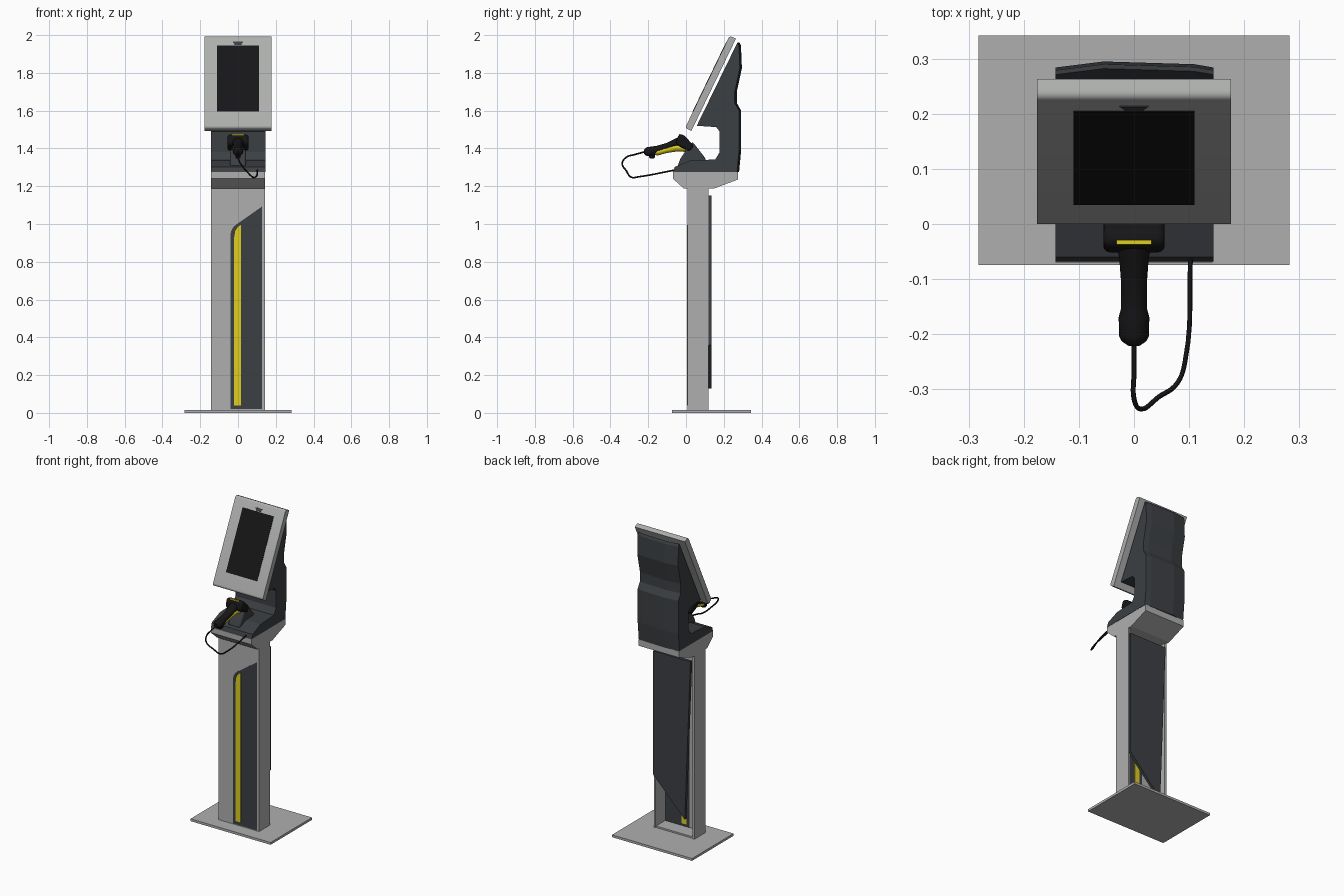
import bpy, bmesh, math
from mathutils import Vector

if "Cube" in bpy.data.objects:
    bpy.data.objects.remove(bpy.data.objects["Cube"])


def material(name, rgb):
    m = bpy.data.materials.new(name)
    m.diffuse_color = (*rgb, 1)
    m.use_nodes = True
    m.node_tree.nodes["Principled BSDF"].inputs["Base Color"].default_value = m.diffuse_color
    return m


DARK = material("charcoal", (0.045, 0.05, 0.056))
BLACK = material("black", (0.008, 0.008, 0.009))
YELLOW = material("yellow", (0.75, 0.62, 0.015))
GREY = material("light_grey", (0.42, 0.43, 0.42))


def loft(name, rings, mat, smooth=False, bevel=0.0, segments=2):
    """Skin closed rings of equal size and cap both ends."""
    bm = bmesh.new()
    loops = [[bm.verts.new(p) for p in r] for r in rings]
    n = len(loops[0])
    for a, b in zip(loops, loops[1:]):
        for i in range(n):
            j = (i + 1) % n
            bm.faces.new((a[i], a[j], b[j], b[i]))
    bm.faces.new(loops[0])
    bm.faces.new(loops[-1])
    bmesh.ops.recalc_face_normals(bm, faces=bm.faces)
    me = bpy.data.meshes.new(name)
    bm.to_mesh(me)
    bm.free()
    ob = bpy.data.objects.new(name, me)
    bpy.context.collection.objects.link(ob)
    me.materials.append(mat)
    if bevel:
        mod = ob.modifiers.new("bevel", 'BEVEL')
        mod.width, mod.segments = bevel, segments
    if smooth:
        bpy.context.view_layer.objects.active = ob
        ob.select_set(True)
        bpy.ops.object.shade_smooth_by_angle(angle=math.radians(35))
        ob.select_set(False)
    return ob


def side_prism(name, yz, x0, x1, mat, **kw):
    return loft(name, [[(x, y, z) for y, z in yz] for x in (x0, x1)], mat, **kw)


def front_prism(name, xz, y0, y1, mat, **kw):
    return loft(name, [[(x, y, z) for x, z in xz] for y in (y0, y1)], mat, **kw)


def box(name, lo, hi, mat, **kw):
    (x0, y0, z0), (x1, y1, z1) = lo, hi
    return side_prism(name, [(y0, z0), (y1, z0), (y1, z1), (y0, z1)], x0, x1, mat, **kw)


def tube(name, sections, mat, sides=16):
    """Loft ellipses (y, z, rx, rz) along y."""
    ang = [2 * math.pi * i / sides for i in range(sides)]
    return loft(name, [[(rx * math.cos(a), y, z + rz * math.sin(a)) for a in ang]
                       for y, z, rx, rz in sections], mat, smooth=True)


# Base plate
box("base_plate", (-0.283, -0.075, 0), (0.283, 0.343, 0.015), GREY)

# Column: U channel open at the back, with a raised floor
t = 0.012
loft("column", [[(x, y, z) for x, y in (
    (-0.143, 0.009), (0.143, 0.009), (0.143, 0.119), (0.143 - t, 0.119),
    (0.143 - t, 0.009 + t), (t - 0.143, 0.009 + t), (t - 0.143, 0.119), (-0.143, 0.119))]
    for z in (0.015, 1.2)], GREY)
box("column_floor", (-0.131, 0.021, 0.015), (0.131, 0.115, 0.025), GREY)

# Front inlay with rounded shoulder, and the yellow stripe through it
arc = [(0.02 - 0.06 * math.cos(a), 0.94 + 0.065 * math.sin(a))
       for a in (math.radians(d) for d in (0, 15, 30, 45, 58))]
front_prism("front_inlay", [(0.128, 0.02), (0.128, 1.093)] + arc[::-1] + [(-0.04, 0.02)],
            0.007, 0.023, DARK)
front_prism("yellow_stripe", [(0.015, 0.04), (0.015, 0.995), (0.0, 0.985), (-0.014, 0.965),
                              (-0.02, 0.93), (-0.02, 0.04)], 0.005, 0.025, YELLOW)

# Back cover with slanted lower edge
front_prism("back_cover", [(0.139, 1.15), (-0.125, 1.15), (-0.085, 0.13), (0.139, 0.36)],
            0.116, 0.134, DARK)

# Light shelf under the head
side_prism("head_shelf", [(-0.07, 1.275), (0.275, 1.275), (0.275, 1.235), (0.145, 1.187),
                          (-0.01, 1.187), (-0.07, 1.24)], -0.143, 0.143, GREY)

# Dark head body: C profile whose back face is gently peaked
front = [(-0.068, 1.275), (-0.06, 1.302), (0.02, 1.335), (0.155, 1.342), (0.178, 1.38),
         (0.178, 1.49), (0.16, 1.513), (0.057, 1.52)]
back = [(0.272, 1.96), (0.28, 1.945), (0.285, 1.825), (0.258, 1.70), (0.258, 1.64),
        (0.281, 1.60), (0.281, 1.39), (0.27, 1.275)]
loft("head_body", [[(x, y, z) for y, z in front] + [(x, y + d, z) for y, z in back]
                   for x, d in ((-0.143, 0), (-0.055, 0.011), (0.11, 0.006), (0.145, 0))], DARK)

# Tilted display housing, built in its own plane: u up the slope, w outward
foot = Vector((0, 0.003, 1.525))
up = (Vector((0, 0.227, 0.47))).normalized()
out = Vector((0, -up.z, up.y))


def on_slope(x, u, w):
    return Vector((x, 0, 0)) + foot + up * u + out * w


uw = []
for cu, cw, start in ((0.51, -0.014, 90), (-0.004, -0.014, 180)):
    for d in (0, 22.5, 45, 67.5, 90):
        a = math.radians(start + d - 90)
        uw.append((cu + 0.014 * math.cos(a), cw + 0.014 * math.sin(a)))
uw += [(-0.018, -0.037), (0.524, -0.037)]
loft("display_housing", [[on_slope(x, u, w) for u, w in uw] for x in (-0.177, 0.177)],
     GREY, smooth=True)


def slope_patch(name, xu, w0, w1, mat):
    return loft(name, [[on_slope(x, u, w) for x, u in xu] for w in (w0, w1)], mat)


slope_patch("screen", [(-0.11, 0.077), (0.11, 0.077), (0.11, 0.466), (-0.11, 0.466)],
            -0.006, 0.002, BLACK)
slope_patch("camera_window", [(-0.014, 0.468), (0.014, 0.468), (0.026, 0.488), (-0.026, 0.488)],
            -0.006, 0.002, DARK)

# Scanner cradle
side_prism("scanner_cradle", [(-0.045, 1.305), (-0.03, 1.345), (0.0, 1.39), (0.035, 1.435),
                              (0.105, 1.345), (0.1, 1.325)], -0.042, 0.042, DARK,
           bevel=0.008, smooth=True)

# Scanner: grip, yellow underside, head and its trim
tube("scanner_grip", [(-0.222, 1.383, 0.010, 0.010), (-0.214, 1.383, 0.022, 0.02),
                      (-0.205, 1.383, 0.027, 0.024), (-0.17, 1.386, 0.028, 0.026),
                      (-0.155, 1.394, 0.024, 0.02), (-0.10, 1.410, 0.024, 0.02),
                      (-0.06, 1.427, 0.027, 0.024), (-0.03, 1.437, 0.035, 0.026),
                      (0.0, 1.425, 0.03, 0.02)], BLACK)
tube("scanner_grip_inlay", [(-0.172, 1.378, 0.016, 0.012), (-0.15, 1.381, 0.023, 0.018),
                            (-0.10, 1.395, 0.024, 0.019), (-0.05, 1.405, 0.027, 0.021),
                            (0.0, 1.400, 0.03, 0.018)], YELLOW)
box("scanner_grip_foot", (-0.014, -0.195, 1.348), (0.014, -0.165, 1.375), BLACK,
    bevel=0.005, smooth=True)
side_prism("scanner_head", [(-0.055, 1.425), (-0.04, 1.472), (-0.015, 1.474), (0.042, 1.415),
                            (0.02, 1.385), (-0.025, 1.405)], -0.056, 0.056, BLACK,
           bevel=0.014, segments=3, smooth=True)
box("scanner_trim", (-0.032, -0.037, 1.466), (0.032, -0.029, 1.477), YELLOW)

# Cable from grip to shelf
pts = [(0, -0.215, 1.383), (0, -0.27, 1.368), (0, -0.318, 1.352), (0.012, -0.337, 1.322),
       (0.045, -0.315, 1.28), (0.08, -0.288, 1.247), (0.093, -0.25, 1.25), (0.103, -0.062, 1.285)]
curve = bpy.data.curves.new("scanner_cable", 'CURVE')
curve.dimensions = '3D'
curve.bevel_depth = 0.0045
curve.bevel_resolution = 2
curve.resolution_u = 6
curve.use_fill_caps = True
spline = curve.splines.new('BEZIER')
spline.bezier_points.add(len(pts) - 1)
for bp, p in zip(spline.bezier_points, pts):
    bp.co = p
    bp.handle_left_type = bp.handle_right_type = 'AUTO'
curve.materials.append(BLACK)
bpy.context.collection.objects.link(bpy.data.objects.new("scanner_cable", curve))
